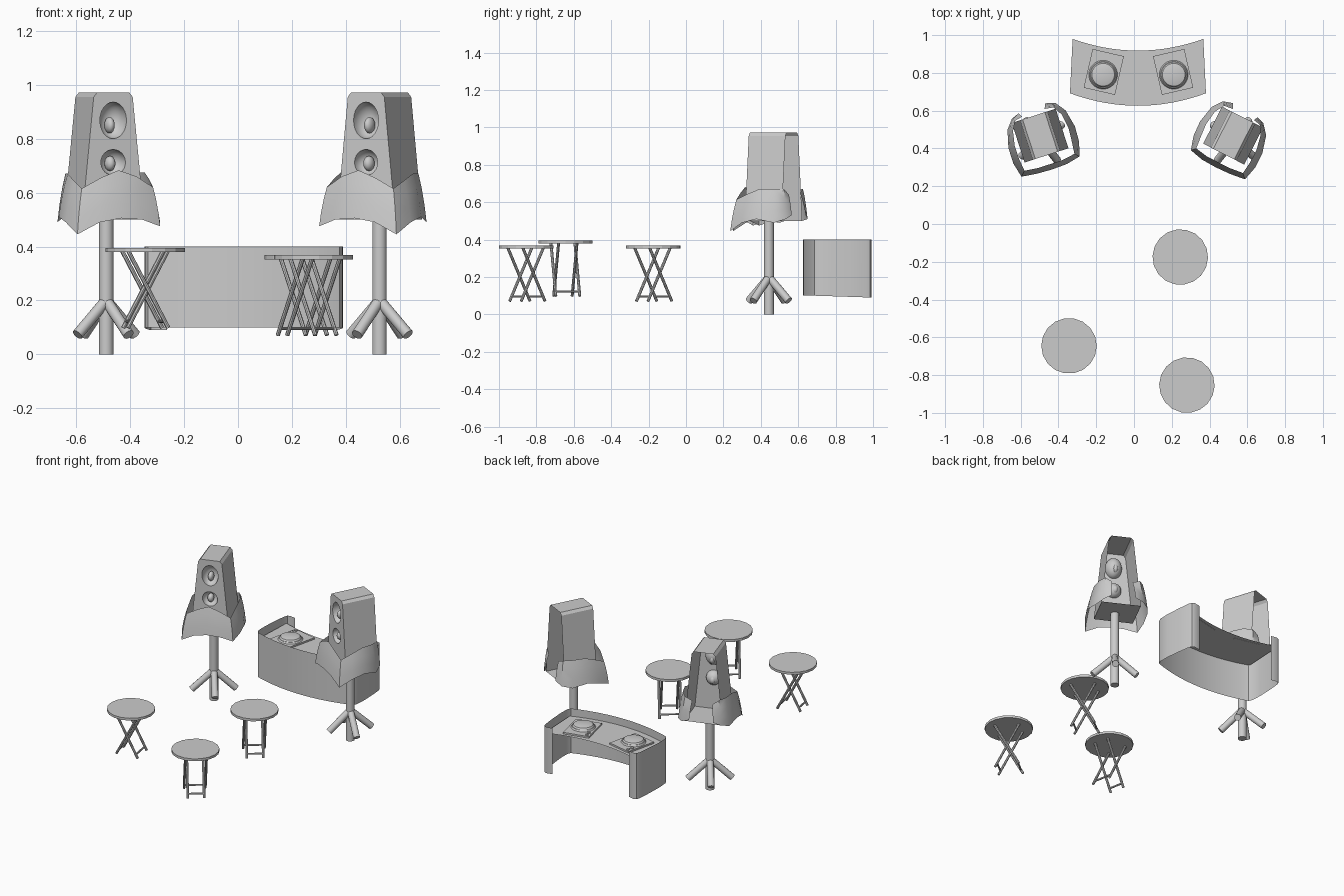
import bpy, bmesh, math
from mathutils import Matrix, Vector

if "Cube" in bpy.data.objects:
    bpy.data.objects.remove(bpy.data.objects["Cube"])

def shade(ob, angle=40):
    bpy.ops.object.select_all(action='DESELECT')
    ob.select_set(True)
    bpy.context.view_layer.objects.active = ob
    bpy.ops.object.shade_smooth_by_angle(angle=math.radians(angle))

def add(name, me, smooth):
    ob = bpy.data.objects.new(name, me)
    bpy.context.collection.objects.link(ob)
    if smooth:
        shade(ob)
    return ob

def make(name, verts, faces, mat=Matrix(), smooth=False):
    me = bpy.data.meshes.new(name)
    me.from_pydata([mat @ Vector(v) for v in verts], [], faces)
    return add(name, me, smooth)

def from_bm(name, bm, smooth=True):
    me = bpy.data.meshes.new(name)
    bm.to_mesh(me)
    bm.free()
    return add(name, me, smooth)

def rod(bm, a, b, r, sides=12, r2=None):
    a, b = Vector(a), Vector(b)
    rot = (b - a).to_track_quat('Z', 'Y').to_matrix().to_4x4()
    bmesh.ops.create_cone(bm, cap_ends=True, segments=sides, radius1=r,
                          radius2=r if r2 is None else r2, depth=(b - a).length,
                          matrix=Matrix.Translation((a + b) / 2) @ rot)

def place(x, y, z=0, deg=0):
    return Matrix.Translation((x, y, z)) @ Matrix.Rotation(math.radians(deg), 4, 'Z')

def ball(bm, loc, size, seg=24):
    bmesh.ops.create_uvsphere(bm, u_segments=seg, v_segments=seg // 2, radius=1,
                              matrix=Matrix.Translation(loc) @ Matrix.Diagonal((*size, 1)))

# Folding stools: round seat on two crossed frames
def stool(x, y, z, deg):
    m = place(x, y, z, deg)
    bm = bmesh.new()
    rod(bm, (0, 0, 0.281), (0, 0, 0.297), 0.147, 18)
    bm.transform(m)
    from_bm("stool_seat", bm, False)
    bm = bmesh.new()
    for s, w in ((1, 0.065), (-1, 0.05)):
        for side in (-w, w):
            rod(bm, (-s * 0.075, side, 0.284), (s * 0.075, side, 0), 0.008, 8)
        rod(bm, (s * 0.063, -w, 0.025), (s * 0.063, w, 0.025), 0.006, 8)
    bm.transform(m)
    from_bm("stool_legs", bm)

for s in ((0.245, -0.175, 0.071, 128), (-0.344, -0.645, 0.098, 10), (0.28, -0.853, 0.071, 128)):
    stool(*s)

# Loudspeaker cabinet with dished cones, open at the back
def cabinet(m):
    prof = [(-0.122, 0.5), (0.122, 0.5), (0.076, 0.955), (0.062, 0.972), (-0.062, 0.972), (-0.076, 0.955)]
    n, d = len(prof), 0.11
    verts = [(x, y, z) for y in (-d, d) for x, z in prof]
    faces = [tuple(range(n)), tuple(range(2 * n - 1, n - 1, -1))]
    faces += [(i, i + n, (i + 1) % n + n, (i + 1) % n) for i in range(n)]
    box = make("speaker_cabinet", verts, faces)
    bm = bmesh.new()
    ball(bm, (0, -d, 0.868), (0.052, 0.06, 0.068))
    ball(bm, (0, -d, 0.712), (0.048, 0.05, 0.048))
    cutter = from_bm("cone_cutter", bm, False)
    cutter.hide_render = True
    mod = box.modifiers.new("cones", 'BOOLEAN')
    mod.object, mod.solver = cutter, 'EXACT'
    bpy.context.view_layer.update()
    cut = bpy.data.meshes.new_from_object(box.evaluated_get(bpy.context.evaluated_depsgraph_get()))
    box.modifiers.clear()
    bpy.data.objects.remove(cutter)
    bm = bmesh.new()
    bm.from_mesh(cut)
    back = [f for f in bm.faces if f.calc_center_median().y > d - 0.001]
    bmesh.ops.delete(bm, geom=back, context='FACES')
    bm.transform(m)
    bm.to_mesh(box.data)
    bm.free()
    shade(box, 25)
    bm = bmesh.new()
    ball(bm, (-0.003, -d + 0.035, 0.85), (0.018, 0.03, 0.03), 16)
    ball(bm, (-0.003, -d + 0.03, 0.708), (0.02, 0.026, 0.028), 16)
    bm.transform(m)
    from_bm("speaker_domes", bm)

# Draped cloth skirt: angle, top radius, bottom radius, top z, bottom z
def cloth(m, flip):
    cols = [(66, 0.15, 0.18, 0.65, 0.53), (50, 0.17, 0.195, 0.67, 0.51), (30, 0.16, 0.19, 0.675, 0.5),
            (0, 0.15, 0.185, 0.675, 0.52), (-25, 0.16, 0.2, 0.65, 0.5),
            (-45, 0.195, 0.225, 0.62, 0.475), (-65, 0.165, 0.195, 0.66, 0.5),
            (-90, 0.15, 0.18, 0.683, 0.505), (-115, 0.165, 0.195, 0.655, 0.49),
            (-135, 0.2, 0.235, 0.615, 0.445), (-155, 0.165, 0.205, 0.645, 0.49),
            (-180, 0.15, 0.185, 0.67, 0.51), (-210, 0.155, 0.185, 0.67, 0.49),
            (-230, 0.165, 0.185, 0.67, 0.51), (-244, 0.15, 0.175, 0.64, 0.53)]
    verts = []
    for a, r1, r2, zt, zb in cols:
        c, s = math.cos(math.radians(a)) * flip, math.sin(math.radians(a))
        for t, k in ((0, 0), (0.3, 0.4), (0.65, 0.75), (1, 1)):
            r = r1 + (r2 - r1) * k
            verts.append((c * r, s * r, zt + (zb - zt) * t))
    faces = [(i * 4 + j, i * 4 + j + 1, i * 4 + j + 5, i * 4 + j + 4)
             for i in range(len(cols) - 1) for j in range(3)]
    make("speaker_cloth", verts, faces, m, True)

# Stand: pole with four splayed feet
def stand(x, y, deg):
    bm = bmesh.new()
    rod(bm, (0, 0, 0), (0, 0, 0.5), 0.027, 16)
    for k in range(4):
        a = math.radians(90 * k)
        c, s = math.cos(a), math.sin(a)
        rod(bm, (0.005 * c, 0.005 * s, 0.195), (0.135 * c, 0.135 * s, 0.073), 0.021, 12)
    bm.transform(place(x, y, 0, deg))
    from_bm("speaker_stand", bm)

for x, px, deg, flip in ((-0.497, -0.489, 18, 1), (0.525, 0.525, -27, -1)):
    cabinet(place(x, 0.468, 0, deg))
    cloth(place(px - 0.01 * (flip < 0), 0.46, 0, deg), flip)
    stand(px, 0.443, 38 * flip)

# Curved desk: wall wraps front and ends, open at the back
CX, N = 0.021, 16
front = [(-0.335 + 0.67 * i / N, 0.625 + 0.054 * (2 * i / N - 1) ** 2) for i in range(N + 1)]
end = [(0.355, 0.687), (0.366, 0.71), (0.368, 0.78), (0.361, 0.88), (0.351, 0.965), (0.343, 0.985), (0.325, 0.992), (0.285, 0.984)]
path = [(-x, y) for x, y in reversed(end)] + front + end
verts = [(CX + x, y, z) for x, y in path for z in (0.1 - 0.01 * max(0, (y - 0.7) / 0.3), 0.4)]
make("desk_wall", verts, [(2 * i, 2 * i + 2, 2 * i + 3, 2 * i + 1) for i in range(len(path) - 1)], smooth=True)

# Desk top, set below the rim
verts = []
for i in range(N + 1):
    t = 2 * i / N - 1
    verts += [(CX + 0.36 * t, 0.626 + 0.066 * t * t, 0.35), (CX + 0.346 * t, 0.918 + 0.062 * t * t, 0.35)]
make("desk_top", verts, [(2 * i, 2 * i + 2, 2 * i + 3, 2 * i + 1) for i in range(N)])

# Record decks with platter and buttons
for x, deg in ((-0.16, -13), (0.207, 13)):
    bm = bmesh.new()
    bmesh.ops.create_cube(bm, size=1, matrix=Matrix.Translation((0, 0, 0.005)) @ Matrix.Diagonal((0.17, 0.21, 0.012, 1)))
    for by in (0.088, 0.055):
        rod(bm, (-0.065, by, 0.01), (-0.065, by, 0.018), 0.01, 12)
    m = place(x, 0.805, 0.35, deg)
    bm.transform(m)
    from_bm("deck_base", bm)
    bm = bmesh.new()
    c = (0, -0.015)
    rod(bm, (*c, 0.008), (*c, 0.02), 0.078, 32, 0.07)
    rod(bm, (*c, 0.018), (*c, 0.03), 0.068, 32, 0.06)
    rod(bm, (*c, 0.03), (*c, 0.036), 0.06, 32, 0.035)
    bm.transform(m)
    from_bm("deck_platter", bm)
